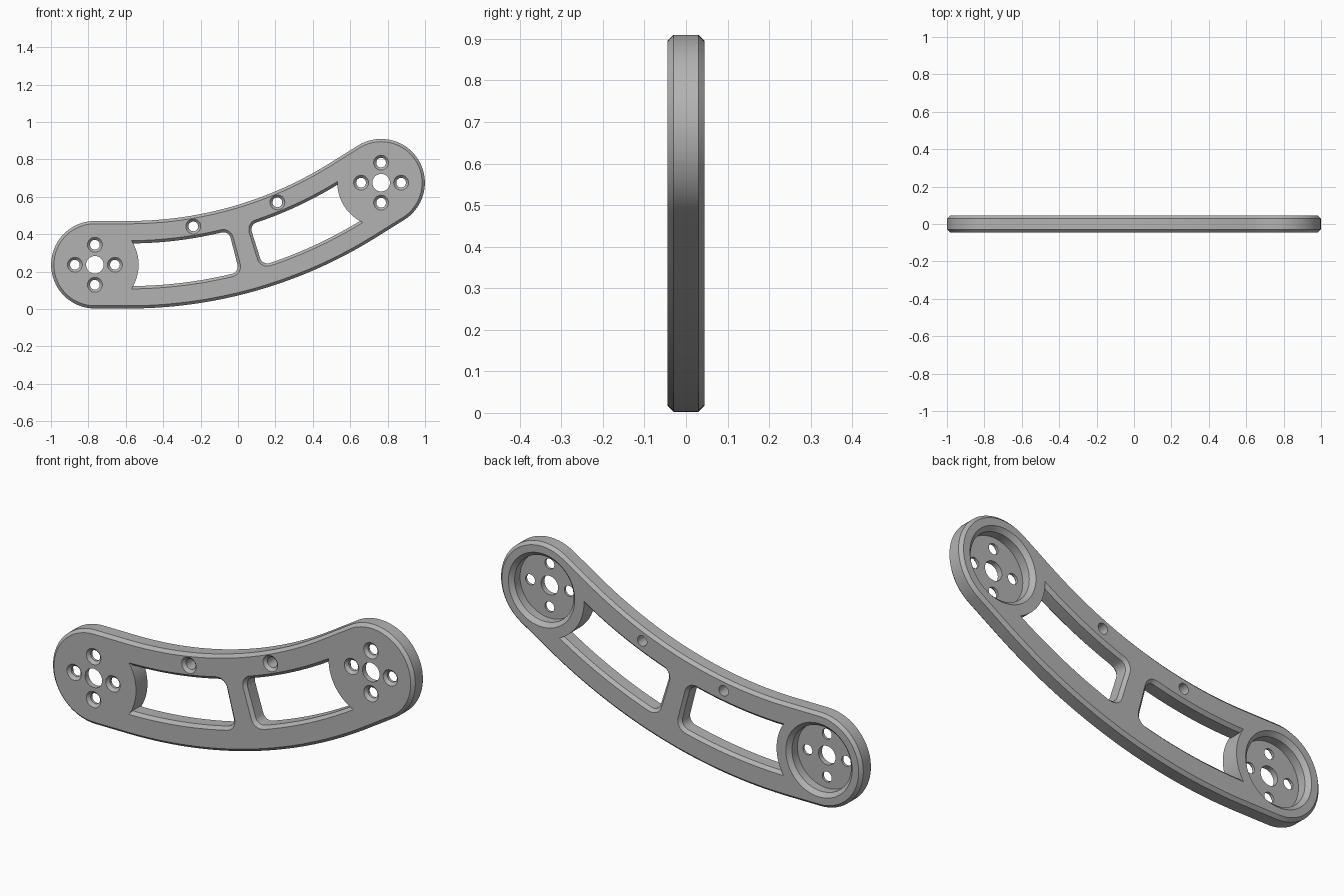
import bpy, bmesh
from math import sin, cos, pi, radians, tau

if "Cube" in bpy.data.objects:
    bpy.data.objects.remove(bpy.data.objects["Cube"], do_unlink=True)

R, BEND = 2.26, radians(16)      # centreline radius, half bend angle
HALF_CHORD, MID_Z = 0.796, 0.456  # pivot spacing and its midpoint
STRAIGHT = (HALF_CHORD - R * sin(BEND)) / cos(BEND)
ARC = R * BEND
END = ARC + STRAIGHT
SAG = R * (1 - cos(BEND)) + STRAIGHT * sin(BEND)
WIDTH, HALF_T, CHAMFER = 0.234, 0.045, 0.015

grey = bpy.data.materials.new("machined_grey")
grey.use_nodes = True
grey.diffuse_color = (0.45, 0.45, 0.45, 1)
grey.node_tree.nodes["Principled BSDF"].inputs["Base Color"].default_value = grey.diffuse_color


def bent(t, v):
    """Point at distance t along the bent centreline, offset v sideways."""
    tc = max(-ARC, min(ARC, t))
    a, extra = tc / R, t - tc
    x = (R - v) * sin(a) + extra * cos(a)
    z = R - (R - v) * cos(a) + extra * sin(a) - SAG
    return (x * cos(BEND) - z * sin(BEND), x * sin(BEND) + z * cos(BEND) + MID_Z)


def circle(centre, r, n=64):
    return [(centre[0] + r * cos(tau * i / n), centre[1] + r * sin(tau * i / n)) for i in range(n)]


def run(t0, t1, v, n=40):
    return [bent(t0 + (t1 - t0) * i / n, v) for i in range(n + 1)]


def band_outline(h):
    """Bent bar of half width h with round ends."""
    pts = run(-END, END, -h)
    for side in (1, -1):
        c = bent(side * END, 0)
        start = side * pi / 2 * -1 if side > 0 else pi / 2
        turn = 2 * BEND if side > 0 else 0
        pts += [(c[0] + h * cos(start + turn + pi * i / 40),
                 c[1] + h * sin(start + turn + pi * i / 40)) for i in range(1, 40)]
        if side > 0:
            pts += run(END, -END, h)
    return pts


def slot_outline(side, d):
    """Window between a pivot and the rib, grown by d, filleted at the rib."""
    v, t_rib, fillet = 0.114 + d, 0.061 - d, 0.04 + d
    t_end = END - 0.12
    pts = run(side * t_end, side * (t_rib + fillet), -v)
    for sv, a0 in ((-1, 0), (1, pi / 2)):
        for i in range(1 if sv < 0 else 0, 9 if sv < 0 else 8):
            a = a0 + pi / 2 * i / 8
            ct = t_rib + fillet
            cv = sv * (v - fillet)
            pts.append(bent(side * (ct - fillet * sin(a)), cv - fillet * cos(a)))
    return pts + run(side * (t_rib + fillet), side * t_end, v)


def loft(name, sections):
    """Solid through matching outlines, each placed at a depth y."""
    bm = bmesh.new()
    rings = [[bm.verts.new((x, y, z)) for x, z in pts] for pts, y in sections]
    for lo, hi in zip(rings, rings[1:]):
        for i in range(len(lo)):
            j = (i + 1) % len(lo)
            bm.faces.new((lo[i], lo[j], hi[j], hi[i]))
    bm.faces.new(rings[0])
    bm.faces.new(rings[-1])
    bmesh.ops.recalc_face_normals(bm, faces=bm.faces)
    mesh = bpy.data.meshes.new(name)
    bm.to_mesh(mesh)
    bm.free()
    mesh.materials.append(grey)
    ob = bpy.data.objects.new(name, mesh)
    bpy.context.collection.objects.link(ob)
    return ob


def cut(target, cutter):
    mod = target.modifiers.new("cut", 'BOOLEAN')
    mod.operation, mod.solver, mod.object = 'DIFFERENCE', 'EXACT', cutter
    bpy.context.view_layer.objects.active = target
    bpy.ops.object.modifier_apply(modifier=mod.name)
    bpy.data.objects.remove(cutter, do_unlink=True)


def drill(target, centre, r, sink=0.0):
    """Through hole, optionally countersunk from the front."""
    front = -HALF_T
    cut(target, loft("drill", [(circle(centre, r + sink + 0.005, 32), front - 0.005),
                               (circle(centre, r, 32), front + sink),
                               (circle(centre, r, 32), 0.1)] if sink else
                    [(circle(centre, r, 32), -0.1), (circle(centre, r, 32), 0.1)]))


# Chamfered bent bar
arm = loft("bent_link_arm", [(band_outline(WIDTH - CHAMFER), -HALF_T),
                             (band_outline(WIDTH), CHAMFER - HALF_T),
                             (band_outline(WIDTH), HALF_T - CHAMFER),
                             (band_outline(WIDTH - CHAMFER), HALF_T)])

for side in (-1, 1):
    pivot = bent(side * END, 0)

    # Window, chamfered on both faces and stopping at the round pivot boss
    over = CHAMFER + 0.005
    window = loft("window", [(slot_outline(side, over), -HALF_T - 0.005),
                             (slot_outline(side, 0), CHAMFER - HALF_T),
                             (slot_outline(side, 0), HALF_T - CHAMFER),
                             (slot_outline(side, over), HALF_T + 0.005)])
    cut(window, loft("boss", [(circle(pivot, WIDTH, 96), y) for y in (-0.1, 0.1)]))
    cut(arm, window)

    # Round pocket in the back with a chamfered rim
    cut(arm, loft("pocket", [(circle(pivot, 0.163), -0.018),
                             (circle(pivot, 0.163), HALF_T - 0.02),
                             (circle(pivot, 0.188), HALF_T + 0.005)]))

    # Centre bore and four countersunk bolt holes
    drill(arm, pivot, 0.047)
    for k in range(4):
        drill(arm, (pivot[0] + 0.107 * cos(k * pi / 2), pivot[1] + 0.107 * sin(k * pi / 2)), 0.026, 0.014)

    # Countersunk hole in the upper rail
    drill(arm, bent(side * 0.254, 0.176), 0.026, 0.014)

bpy.ops.object.select_all(action='DESELECT')
arm.select_set(True)
bpy.context.view_layer.objects.active = arm
bpy.ops.object.shade_smooth_by_angle(angle=radians(25))
